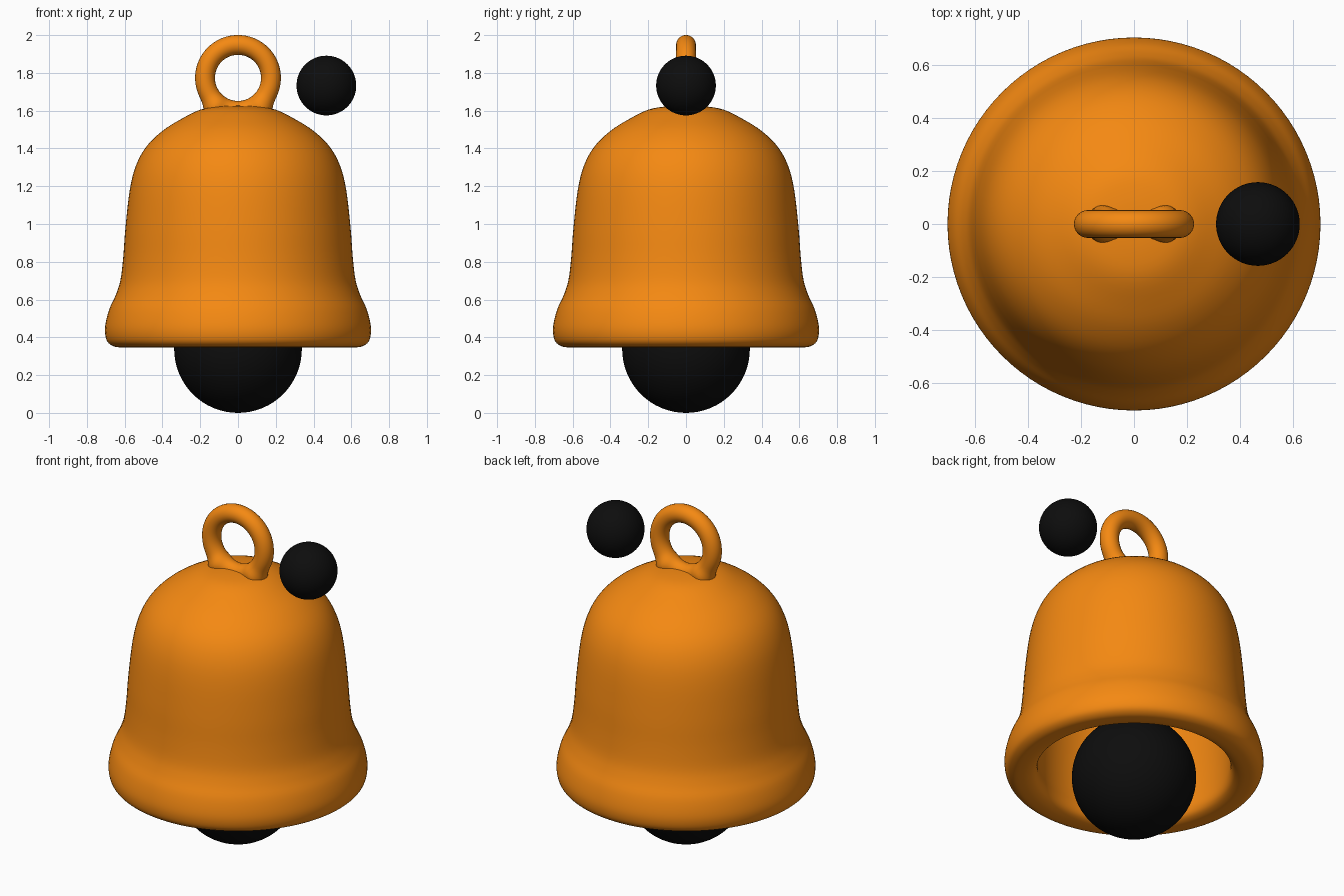
import bpy, bmesh
from math import sin, cos, pi, exp, radians

if "Cube" in bpy.data.objects:
    bpy.data.objects.remove(bpy.data.objects["Cube"])


def material(name, color):
    m = bpy.data.materials.new(name)
    m.diffuse_color = (*color, 1)
    m.use_nodes = True
    m.node_tree.nodes["Principled BSDF"].inputs["Base Color"].default_value = m.diffuse_color
    return m


orange = material("orange", (0.91, 0.25, 0.006))
black = material("black", (0.004, 0.004, 0.004))


def finish(name, bm, mat):
    bmesh.ops.remove_doubles(bm, verts=bm.verts, dist=1e-5)
    bmesh.ops.recalc_face_normals(bm, faces=bm.faces)
    for f in bm.faces:
        f.smooth = True
    mesh = bpy.data.meshes.new(name)
    bm.to_mesh(mesh)
    bm.free()
    mesh.materials.append(mat)
    ob = bpy.data.objects.new(name, mesh)
    bpy.context.collection.objects.link(ob)
    return ob


def smooth_path(pts, steps=4):
    """Catmull-Rom curve through open profile points."""
    p = [pts[0]] + pts + [pts[-1]]
    out = []
    for a, b, c, d in zip(p, p[1:], p[2:], p[3:]):
        for k in range(steps):
            t = k / steps
            out.append(tuple(0.5 * (2 * q + (r - o) * t + (2 * o - 5 * q + 4 * r - s) * t * t
                                    + (3 * q - o - 3 * r + s) * t ** 3)
                             for o, q, r, s in zip(a, b, c, d)))
    return out + [pts[-1]]


def lathe(name, profile, mat, segments=96):
    bm = bmesh.new()
    vs = [bm.verts.new((r, 0, z)) for r, z in profile]
    edges = [bm.edges.new(e) for e in zip(vs, vs[1:])]
    bmesh.ops.spin(bm, geom=vs + edges, cent=(0, 0, 0), axis=(0, 0, 1),
                   angle=2 * pi, steps=segments, use_duplicate=False)
    return finish(name, bm, mat)


def ball(name, loc, radius):
    bm = bmesh.new()
    bmesh.ops.create_uvsphere(bm, u_segments=64, v_segments=32, radius=radius)
    bmesh.ops.translate(bm, verts=bm.verts, vec=loc)
    return finish(name, bm, black)


# Bell shell: outside from crown to lip, round rim, then the hollow inside
shell = [(0, 1.627), (0.10, 1.623), (0.20, 1.605), (0.30, 1.556), (0.40, 1.493),
         (0.485, 1.41), (0.54, 1.31), (0.573, 1.18), (0.596, 0.98), (0.608, 0.82),
         (0.623, 0.70), (0.649, 0.62), (0.681, 0.55), (0.70, 0.48), (0.704, 0.425),
         (0.692, 0.378), (0.66, 0.353), (0.62, 0.347), (0.575, 0.351), (0.54, 0.37),
         (0.526, 0.41), (0.532, 0.48), (0.535, 0.60), (0.53, 0.75), (0.517, 0.97),
         (0.495, 1.16), (0.465, 1.27), (0.415, 1.36), (0.34, 1.43), (0.24, 1.49),
         (0.12, 1.525), (0, 1.535)]
lathe("bell_shell", smooth_path(shell), orange)


# Hanging ring: round loop, thickened outwards where its feet meet the crown
def hanging_ring(n=96, m=24, hole=0.122):
    bm = bmesh.new()
    rings = []
    for i in range(n):
        a = 2 * pi * i / n - pi / 2
        off = abs(a - pi / 2) - radians(142)
        tube = 0.0525 * (1 + 0.35 * exp(-(off / radians(12)) ** 2))
        axis = hole + tube
        ring = []
        for j in range(m):
            b = 2 * pi * j / m
            r = axis + tube * cos(b)
            ring.append(bm.verts.new((r * cos(a), tube * sin(b), 1.7735 + r * sin(a))))
        rings.append(ring)
    for i in range(n):
        p, q = rings[i], rings[(i + 1) % n]
        for j in range(m):
            k = (j + 1) % m
            bm.faces.new((p[j], q[j], q[k], p[k]))
    return finish("hanging_ring", bm, orange)


hanging_ring()

# Clapper under the bell and the small ball beside the ring
ball("clapper", (0, 0, 0.338), 0.338)
ball("side_ball", (0.468, 0, 1.733), 0.158)
